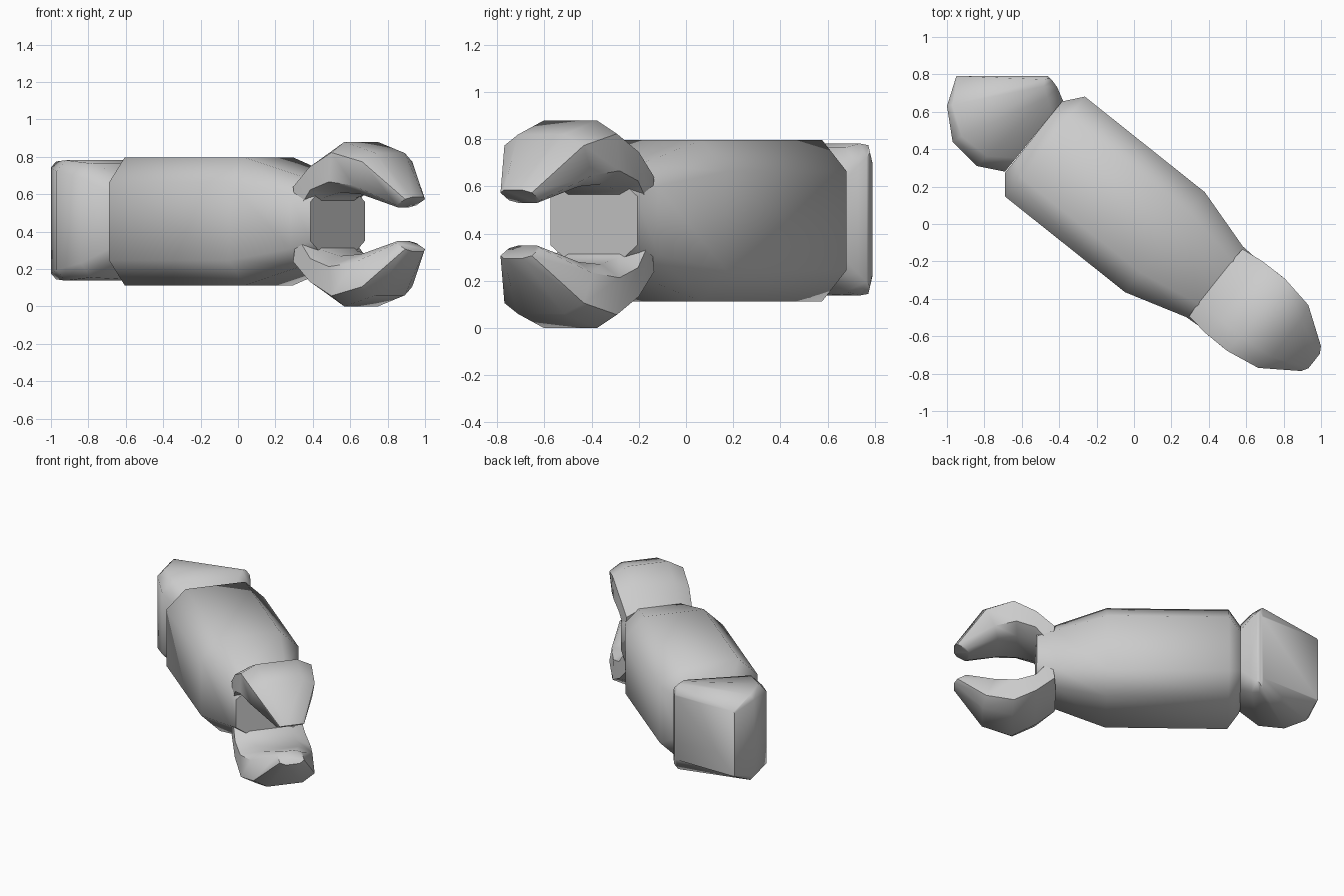
import bpy, bmesh, math
from mathutils import Vector

if "Cube" in bpy.data.objects:
    bpy.data.objects.remove(bpy.data.objects["Cube"])

# Arm axis frame: s along the arm, t across it
D = Vector((0.782, -0.623, 0))
N = Vector((0.623, 0.782, 0))
MID = 0.027
UP = Vector((0, 0, 1))


def at(s, t, z):
    return D * s + N * t + UP * z


def loft(name, sections, cap_start=True, cap_end=True):
    """Skin eight-sided sections given as (centre, half width, half height, corner ratio)."""
    bm = bmesh.new()
    rings = []
    for c, u, v, k in sections:
        shape = [(1, -k), (1, k), (k, 1), (-k, 1), (-1, k), (-1, -k), (-k, -1), (k, -1)]
        rings.append([bm.verts.new(c + u * a + v * b) for a, b in shape])
    for r0, r1 in zip(rings, rings[1:]):
        for i in range(8):
            j = (i + 1) % 8
            bm.faces.new((r0[i], r0[j], r1[j], r1[i]))
    if cap_start:
        bm.faces.new(rings[0])
    if cap_end:
        bm.faces.new(rings[-1])
    bmesh.ops.recalc_face_normals(bm, faces=bm.faces)
    me = bpy.data.meshes.new(name)
    bm.to_mesh(me)
    bm.free()
    ob = bpy.data.objects.new(name, me)
    bpy.context.collection.objects.link(ob)
    bpy.ops.object.select_all(action='DESELECT')
    ob.select_set(True)
    bpy.context.view_layer.objects.active = ob
    bpy.ops.object.shade_smooth_by_angle(angle=math.radians(55))
    return ob


# Forearm with its tapered wrist and flat palm
forearm = [(-0.71, 0.245, 0.25), (-0.63, 0.342, 0.342), (0.19, 0.342, 0.342),
           (0.53, 0.242, 0.24), (0.66, 0.235, 0.17)]
loft("forearm", [(at(s, MID, 0.455), N * w, UP * h, 0.61) for s, w, h in forearm],
     cap_start=False)

# Curved claw fingers: outer point, inner point (s, z), half width
finger = [((0.53, 0.69), (0.57, 0.45), 0.23),
          ((0.66, 0.79), (0.67, 0.58), 0.245),
          ((0.82, 0.88), (0.79, 0.61), 0.247),
          ((1.02, 0.82), (0.92, 0.60), 0.215),
          ((1.21, 0.585), (1.11, 0.53), 0.085)]
for name, sign in (("upper_finger", 1), ("lower_finger", -1)):
    secs = []
    for o, i, w in finger:
        po = at(o[0], MID, 0.44 + sign * (o[1] - 0.44))
        pi = at(i[0], MID, 0.44 + sign * (i[1] - 0.44))
        secs.append(((po + pi) / 2, N * w, (po - pi) / 2, 0.58))
    loft(name, secs)

# Bent elbow cuff: rings fan round the inner corner and end in a flat back face
cuff = [((-0.38, 0.66), (-0.69, 0.28), 0.25, 0.61),
        ((-0.41, 0.73), (-0.84, 0.31), 0.305, 0.75),
        ((-0.435, 0.765), (-0.97, 0.44), 0.322, 0.82),
        ((-0.45, 0.78), (-1.0, 0.63), 0.315, 0.90),
        ((-0.46, 0.79), (-0.95, 0.79), 0.24, 0.96)]
secs = []
for p, q, h, k in cuff:
    p, q = Vector((*p, 0.46)), Vector((*q, 0.46))
    secs.append(((p + q) / 2, (p - q) / 2, UP * h, k))
loft("elbow_cuff", secs, cap_start=False)
